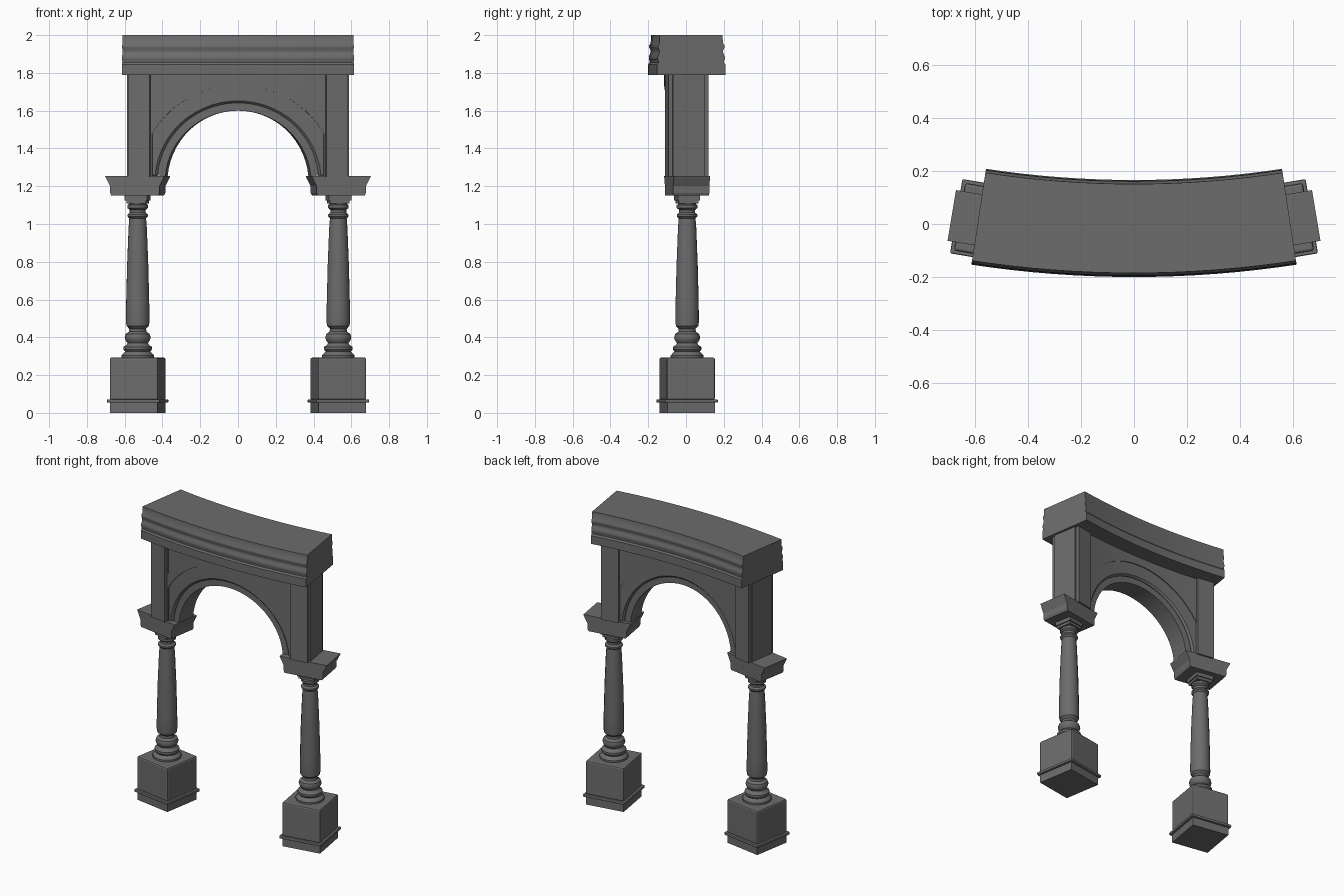
import bpy, bmesh
from math import sin, cos, atan2, radians, pi
from mathutils import Matrix

if "Cube" in bpy.data.objects:
    bpy.data.objects.remove(bpy.data.objects["Cube"])

YC = 3.87          # y of the centre the facade curves around
VM = -0.02         # mid-depth line of the curved parts
COL_ANGLE = radians(9.5)

stone = bpy.data.materials.new("dark_stone")
stone.diffuse_color = (.15, .15, .15, 1)
stone.use_nodes = True
stone.node_tree.nodes["Principled BSDF"].inputs["Base Color"].default_value = stone.diffuse_color


def bend(u, v, z):
    a = u / 3.89
    return ((YC - v) * sin(a), YC - (YC - v) * cos(a), z)


def loft(name, sections, smooth=True, bevel=0, matrix=None):
    """Skin closed loops of points and cap both ends."""
    bm = bmesh.new()
    rows = [[bm.verts.new(p) for p in s] for s in sections]
    n = len(rows[0])
    for a, b in zip(rows, rows[1:]):
        for i in range(n):
            j = (i + 1) % n
            bm.faces.new((a[i], a[j], b[j], b[i]))
    bm.faces.new(rows[0])
    bm.faces.new(rows[-1])
    bmesh.ops.recalc_face_normals(bm, faces=bm.faces)
    me = bpy.data.meshes.new(name)
    bm.to_mesh(me)
    bm.free()
    me.materials.append(stone)
    ob = bpy.data.objects.new(name, me)
    bpy.context.collection.objects.link(ob)
    if matrix:
        ob.matrix_world = matrix
    if bevel:
        mod = ob.modifiers.new("bevel", "BEVEL")
        mod.width, mod.segments = bevel, 2
    if smooth:
        bpy.ops.object.select_all(action='DESELECT')
        ob.select_set(True)
        bpy.context.view_layer.objects.active = ob
        bpy.ops.object.shade_smooth_by_angle(angle=radians(35))
    return ob


def box(name, w, d, z0, z1, matrix, bevel=0):
    c = [(-w / 2, -d / 2), (w / 2, -d / 2), (w / 2, d / 2), (-w / 2, d / 2)]
    return loft(name, [[(x, y, z) for x, y in c] for z in (z0, z1)], False, bevel, matrix)


# curved entablature: moulded half profile (half depth, z), mirrored front to back
half = [(.183, 1.79), (.183, 1.845), (.175, 1.855), (.175, 1.862), (.18, 1.872), (.18, 1.885),
        (.174, 1.9), (.17, 1.91), (.172, 1.922), (.178, 1.935), (.178, 1.945),
        (.17, 1.957), (.168, 2.0)]
loop = [(VM + .003 - d, z) for d, z in half] + [(VM + .003 + d, z) for d, z in reversed(half)]
N = 16
loft("entablature", [[bend(-.589 + 1.178 * i / N, v, z) for v, z in loop] for i in range(N + 1)])

# arch wall, built from rays around the arch centre
ZC, HW, TOP = 1.22, .475, 1.795


def arc(r):
    return lambda t: (r * cos(t), ZC + r * sin(t))


def frame(t):
    k = min(HW / max(abs(cos(t)), 1e-6), (TOP - ZC) / sin(t))
    return k * cos(t), ZC + k * sin(t)


def arch_layer(name, inner, outer, depth, start, bevel_in=0):
    corner = atan2(TOP - ZC, HW)
    n = 28
    ts = [start + (pi - 2 * start) * i / n for i in range(n + 1)] + [corner, pi - corner]
    secs = []
    for t in sorted(ts):
        a, b = inner(t), outer(t)
        di = depth - bevel_in
        secs.append([bend(a[0], VM - .008 - di, a[1]), bend(b[0], VM - .008 - depth, b[1]),
                     bend(b[0], VM - .008 + depth, b[1]), bend(a[0], VM - .008 + di, a[1])])
    loft(name, secs)


s0 = radians(5)
arch_layer("arch_inner_band", arc(.38), arc(.44), .066, s0)
arch_layer("arch_chamfer", arc(.421), arc(.432), .082, s0, .012)
arch_layer("arch_wall", arc(.432), frame, .082, s0)
arch_layer("arch_spandrel", arc(.515), frame, .088, radians(23.5))

# turned column profile (radius, z)
turned = [(.088, .285), (.088, .305), (.078, .315), (.068, .325), (.076, .335), (.076, .35),
          (.06, .36), (.055, .37), (.066, .385), (.07, .4), (.064, .418), (.047, .43),
          (.045, .445), (.06, .46), (.063, .48), (.062, .58), (.057, .78), (.049, .98),
          (.045, 1.03), (.055, 1.04), (.055, 1.05), (.043, 1.06), (.043, 1.075),
          (.056, 1.085), (.056, 1.1), (.048, 1.105), (.048, 1.115)]
# capital profile (half width, z), wide wings along the facade
wings = [(.125, 1.15), (.132, 1.165), (.132, 1.2), (.14, 1.215), (.154, 1.243), (.159, 1.255)]

for side, s in (("left", -1), ("right", 1)):
    M = Matrix.Translation((s * .531, .006, 0)) @ Matrix.Rotation(s * COL_ANGLE, 4, 'Z')
    # pedestal
    box(side + "_plinth_foot", .254, .254, 0, .06, M)
    box(side + "_plinth_moulding", .284, .284, .054, .072, M, .005)
    box(side + "_plinth", .259, .259, .068, .293, M, .01)
    # shaft
    loft(side + "_column", [[(r * cos(i * pi / 8), r * sin(i * pi / 8), z) for i in range(16)]
                            for r, z in turned], matrix=M)
    # capital
    box(side + "_capital_neck", .105, .105, 1.108, 1.135, M)
    box(side + "_capital_block", .12, .12, 1.125, 1.155, M)
    outline = [(-w, z) for w, z in wings] + [(w, z) for w, z in reversed(wings)]
    loft(side + "_capital", [[(x, y, z) for x, z in outline] for y in (-.097, .097)],
         False, matrix=M)
    # pier above the capital: core plus narrower front and back pilaster
    P = Matrix.Translation((s * .507, .004, 0)) @ Matrix.Rotation(s * COL_ANGLE, 4, 'Z')
    box(side + "_pier_core", .134, .17, 1.25, 1.795, P)
    box(side + "_pier_pilaster", .115, .213, 1.25, 1.795, P)
